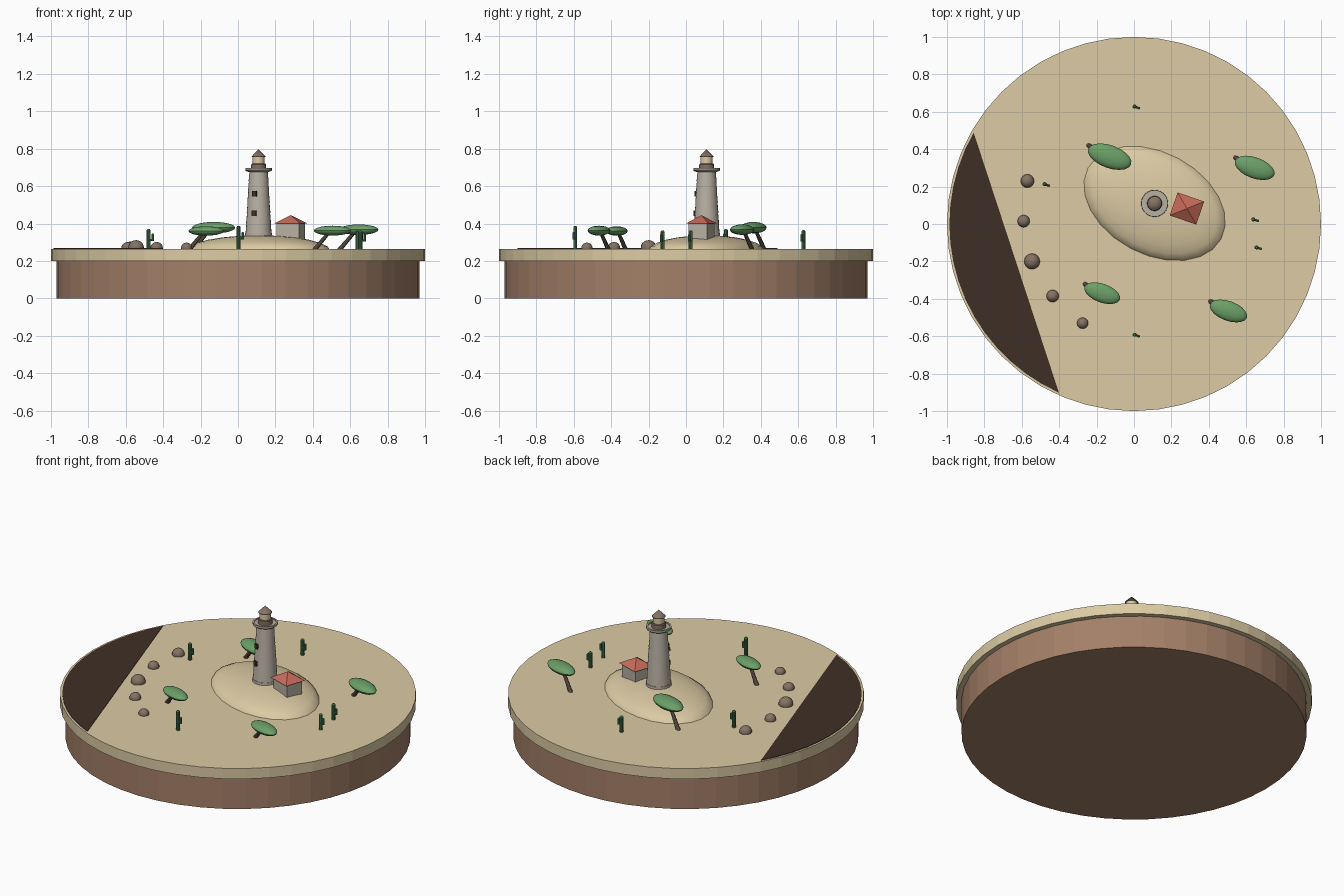
import bpy, bmesh
from math import pi, cos, sin, radians
from mathutils import Vector, Matrix

cube = bpy.data.objects.get("Cube")
if cube:
    bpy.data.objects.remove(cube, do_unlink=True)


def material(name, r, g, b):
    m = bpy.data.materials.new(name)
    col = [(c / 255 / 12.92 if c < 11 else ((c / 255 + 0.055) / 1.055) ** 2.4) for c in (r, g, b)] + [1]
    m.diffuse_color = col
    m.use_nodes = True
    m.node_tree.nodes["Principled BSDF"].inputs["Base Color"].default_value = col
    return m


sand = material("sand", 220, 203, 164)
earth = material("brown_earth", 164, 128, 104)
dark = material("dark_brown", 62, 47, 38)
stone = material("pale_stone", 184, 176, 162)
rock = material("rock", 132, 115, 100)
tile = material("red_tile", 198, 106, 88)
leaf = material("leaf_green", 108, 160, 104)
cactus_green = material("cactus_green", 76, 130, 84)
bark = material("bark", 118, 102, 88)
GROUND = 0.265


def finish(name, bm, mat, smooth=True, matrix=None):
    if matrix:
        bmesh.ops.transform(bm, matrix=matrix, verts=bm.verts)
    bmesh.ops.recalc_face_normals(bm, faces=bm.faces)
    me = bpy.data.meshes.new(name)
    bm.to_mesh(me)
    bm.free()
    me.materials.append(mat)
    if smooth:
        me.polygons.foreach_set("use_smooth", [True] * len(me.polygons))
        me.set_sharp_from_angle(angle=radians(35))
    ob = bpy.data.objects.new(name, me)
    bpy.context.collection.objects.link(ob)
    return ob


def lathe(name, profile, mat, x=0, y=0, sides=24, smooth=True):
    """Stack rings of (radius, z), capping both ends."""
    bm = bmesh.new()
    rings = []
    for r, z in profile:
        rings.append([bm.verts.new((x + r * cos(2 * pi * i / sides), y + r * sin(2 * pi * i / sides), z))
                      for i in range(sides)])
    for a, b in zip(rings, rings[1:]):
        for i in range(sides):
            j = (i + 1) % sides
            bm.faces.new((a[i], a[j], b[j], b[i]))
    bm.faces.new(rings[0])
    bm.faces.new(rings[-1])
    bmesh.ops.remove_doubles(bm, verts=bm.verts, dist=1e-6)
    return finish(name, bm, mat, smooth)


def ellipsoid(name, centre, size, turn, mat, segs=24, rings=12):
    bm = bmesh.new()
    bmesh.ops.create_uvsphere(bm, u_segments=segs, v_segments=rings, radius=1)
    m = Matrix.Translation(centre) @ Matrix.Rotation(radians(turn), 4, "Z") @ Matrix.Diagonal((*size, 1))
    return finish(name, bm, mat, True, m)


def rod(name, start, end, r1, r2, mat, sides=10):
    a, b = Vector(start), Vector(end)
    d = b - a
    bm = bmesh.new()
    bmesh.ops.create_cone(bm, cap_ends=True, segments=sides, radius1=r1, radius2=r2, depth=d.length)
    m = Matrix.Translation((a + b) / 2) @ d.to_track_quat("Z", "Y").to_matrix().to_4x4()
    return finish(name, bm, mat, True, m)


def box(name, centre, size, turn, mat):
    bm = bmesh.new()
    bmesh.ops.create_cube(bm, size=1)
    m = Matrix.Translation(centre) @ Matrix.Rotation(radians(turn), 4, "Z") @ Matrix.Diagonal((*size, 1))
    return finish(name, bm, mat, False, m)


# Round base, sand top and dark shore plate
lathe("earth_base", [(0.97, 0), (0.97, 0.2)], earth, sides=48, smooth=False)
lathe("sand_disc", [(1, 0.2), (1, GROUND)], sand, sides=48, smooth=False)
bm = bmesh.new()
arc = [radians(150.3 + 95.7 * i / 16) for i in range(17)]
face = bm.faces.new([bm.verts.new((0.987 * cos(a), 0.987 * sin(a), GROUND)) for a in arc])
top = bmesh.ops.extrude_face_region(bm, geom=[face])["geom"]
bmesh.ops.translate(bm, vec=(0, 0, 0.003), verts=[v for v in top if isinstance(v, bmesh.types.BMVert)])
finish("shore_plate", bm, dark, False)

# Hill
ellipsoid("hill", (0.11, 0.11, 0.255), (0.41, 0.277, 0.082), -28, sand)

# Lighthouse tower built of tapering courses
TX = TY = 0.11
lathe("tower_foot", [(0.074, 0.3), (0.072, 0.35)], stone, TX, TY)
courses = 6
for i in range(courses):
    z0 = 0.345 + 0.056 * i
    r0 = 0.07 - 0.0033 * i
    lathe("tower_course", [(r0, z0), (r0 - 0.005, z0 + 0.056)], stone, TX, TY)
lathe("gallery", [(0.05, 0.675), (0.068, 0.681), (0.071, 0.685), (0.071, 0.697),
                  (0.062, 0.697), (0.062, 0.69), (0.03, 0.69)], stone, TX, TY)
lathe("lantern_base", [(0.04, 0.688), (0.04, 0.716), (0.036, 0.72)], rock, TX, TY)
lathe("lantern", [(0.032, 0.718), (0.032, 0.758)], sand, TX, TY)
lathe("lantern_roof", [(0.038, 0.755), (0.038, 0.758), (0.0, 0.797)], rock, TX, TY)

# Tower windows
for z, r in ((0.455, 0.062), (0.56, 0.056)):
    a = radians(-112)
    box("tower_window", (TX + r * cos(a), TY + r * sin(a), z), (0.016, 0.024, 0.03), -112, dark)

# Keeper's house
box("house_walls", (0.283, 0.083, 0.35), (0.126, 0.104, 0.11), -19, stone)
bm = bmesh.new()
bmesh.ops.create_cone(bm, cap_ends=True, segments=4, radius1=0.5 ** 0.5, radius2=0, depth=1,
                      matrix=Matrix.Rotation(pi / 4, 4, "Z"))
finish("house_roof", bm, tile, False, Matrix.Translation((0.283, 0.083, 0.422))
       @ Matrix.Rotation(radians(-19), 4, "Z") @ Matrix.Diagonal((0.15, 0.13, 0.046, 1)))

# Leaning flat-topped trees: canopy x, y, z and half length
for x, y, z, s in ((-0.13, 0.36, 0.378, 0.122), (0.645, 0.30, 0.367, 0.112),
                   (-0.17, -0.37, 0.36, 0.1), (0.505, -0.465, 0.362, 0.105)):
    rod("tree_trunk", (x - 0.95 * s, y + 0.5 * s, GROUND - 0.01), (x - 0.1 * s, y + 0.05 * s, z),
        0.013, 0.009, bark)
    ellipsoid("tree_canopy", (x, y, z), (s, s * 0.5, s * 0.25), -20, leaf, 20, 10)

# Cacti with one raised arm
for x, y, h in ((0.003, 0.628, 0.1), (-0.478, 0.213, 0.105), (0.638, 0.025, 0.098),
                (0.655, -0.125, 0.097), (0.003, -0.592, 0.122)):
    top = GROUND + h
    lathe("cactus_stem", [(0.011, GROUND), (0.011, top - 0.006), (0.006, top)], cactus_green, x, y, 10)
    ax, ay, az = x + 0.023, y - 0.008, GROUND + h * 0.45
    rod("cactus_elbow", (x, y, az), (ax, ay, az), 0.006, 0.006, cactus_green, 8)
    lathe("cactus_arm", [(0.007, az - 0.006), (0.007, az + 0.03), (0.003, az + 0.034)], cactus_green, ax, ay, 10)

# Boulders along the shore
for x, y, r in ((-0.57, 0.23, 0.036), (-0.59, 0.015, 0.033), (-0.545, -0.2, 0.042),
                (-0.435, -0.385, 0.033), (-0.275, -0.53, 0.03)):
    ellipsoid("boulder", (x, y, GROUND + 0.15 * r), (r, r, r * 0.95), 0, rock, 16, 10)
